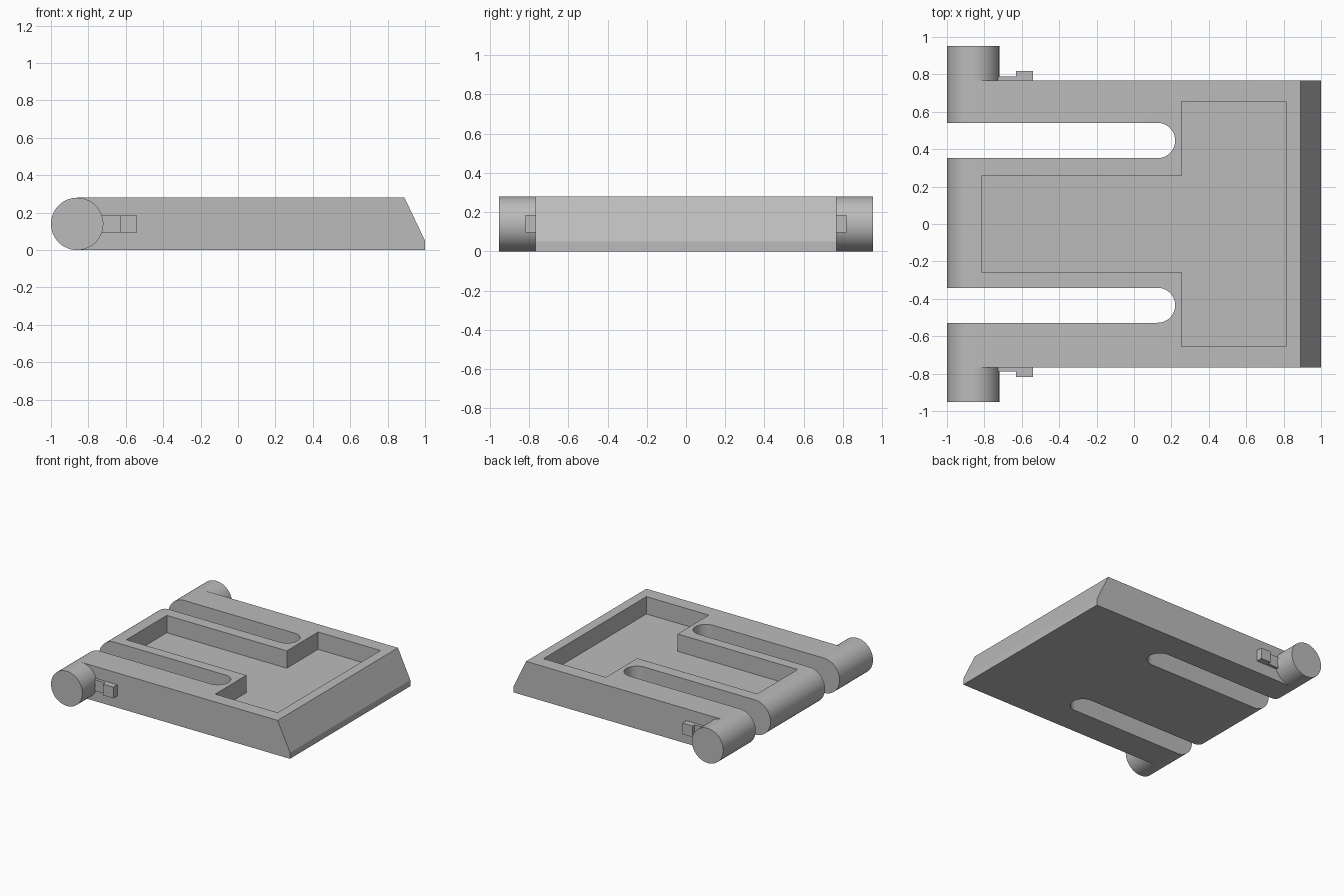
import bpy, bmesh, math
from mathutils import Vector

cube = bpy.data.objects.get("Cube")
if cube:
    bpy.data.objects.remove(cube, do_unlink=True)

grey = bpy.data.materials.new("plain grey")
grey.use_nodes = True
COLOUR = (0.5, 0.5, 0.5, 1)
grey.diffuse_color = COLOUR
grey.node_tree.nodes["Principled BSDF"].inputs["Base Color"].default_value = COLOUR

R = 0.14             # hinge barrel radius
HINGE_X = R - 1      # hinge axis
PLATE_Y = 0.766      # half width of the plate
BARREL_Y = 0.953     # outer end of the hinge barrels


def arc(cx, cy, r, start, end, steps):
    return [(cx + r * math.cos(math.radians(start + (end - start) * i / steps)),
             cy + r * math.sin(math.radians(start + (end - start) * i / steps)))
            for i in range(steps + 1)]


def prism(name, outline, axis, low, high):
    """Extrude a 2D outline along y (outline in x,z) or z (outline in x,y)."""
    bm = bmesh.new()
    place = (lambda a, b: (a, low, b)) if axis == "y" else (lambda a, b: (a, b, low))
    face = bm.faces.new([bm.verts.new(place(a, b)) for a, b in outline])
    move = Vector((0, high - low, 0) if axis == "y" else (0, 0, high - low))
    new = bmesh.ops.extrude_face_region(bm, geom=[face])["geom"]
    bmesh.ops.translate(bm, vec=move, verts=[v for v in new if isinstance(v, bmesh.types.BMVert)])
    bmesh.ops.recalc_face_normals(bm, faces=bm.faces)
    mesh = bpy.data.meshes.new(name)
    bm.to_mesh(mesh)
    bm.free()
    mesh.materials.append(grey)
    ob = bpy.data.objects.new(name, mesh)
    bpy.context.collection.objects.link(ob)
    return ob


def select_only(ob):
    bpy.ops.object.select_all(action="DESELECT")
    ob.select_set(True)
    bpy.context.view_layer.objects.active = ob


def cut(target, cutter):
    cutter.hide_render = True
    mod = target.modifiers.new("cut", "BOOLEAN")
    mod.operation, mod.solver, mod.object = "DIFFERENCE", "EXACT", cutter
    select_only(target)
    bpy.ops.object.modifier_apply(modifier=mod.name)
    bpy.data.objects.remove(cutter, do_unlink=True)


def smooth(ob):
    select_only(ob)
    bpy.ops.object.shade_smooth_by_angle(angle=math.radians(25))


# Plate: rounded at the hinge end, sloped at the free end
side = arc(HINGE_X, R, R, 90, 270, 32) + [(1, 0), (1, 0.05), (0.89, 2 * R)]
plate = prism("plate", side, "y", -PLATE_Y, PLATE_Y)

# Two round-ended slots that separate the hinge arms
for low, high in ((0.352, 0.541), (-0.528, -0.341)):
    r = (high - low) / 2
    slot = [(-1.2, low)] + arc(0.22 - r, low + r, r, -90, 90, 24) + [(-1.2, high)]
    cut(plate, prism("slot_cutter", slot, "z", -0.1, 0.5))

# T-shaped pocket sunk to half thickness
half = [(-0.815, 0.257), (0.255, 0.257), (0.255, 0.655), (0.812, 0.655)]
pocket = half + [(x, -y) for x, y in reversed(half)]
cut(plate, prism("pocket_cutter", pocket, "z", R, 0.5))
smooth(plate)

# Hinge barrels and small hooked catches on both sides
for label, s in (("back", 1), ("front", -1)):
    barrel = prism(label + "_hinge_barrel", arc(HINGE_X, R, R, 0, 360, 64)[:-1],
                   "y", s * PLATE_Y, s * BARREL_Y)
    smooth(barrel)
    for part, x0, x1, out in (("stem", -0.75, -0.63, 0.789), ("block", -0.63, -0.54, 0.817)):
        box = [(x0, 0.095), (x1, 0.095), (x1, 0.185), (x0, 0.185)]
        prism(f"{label}_catch_{part}", box, "y", s * PLATE_Y, s * out)
